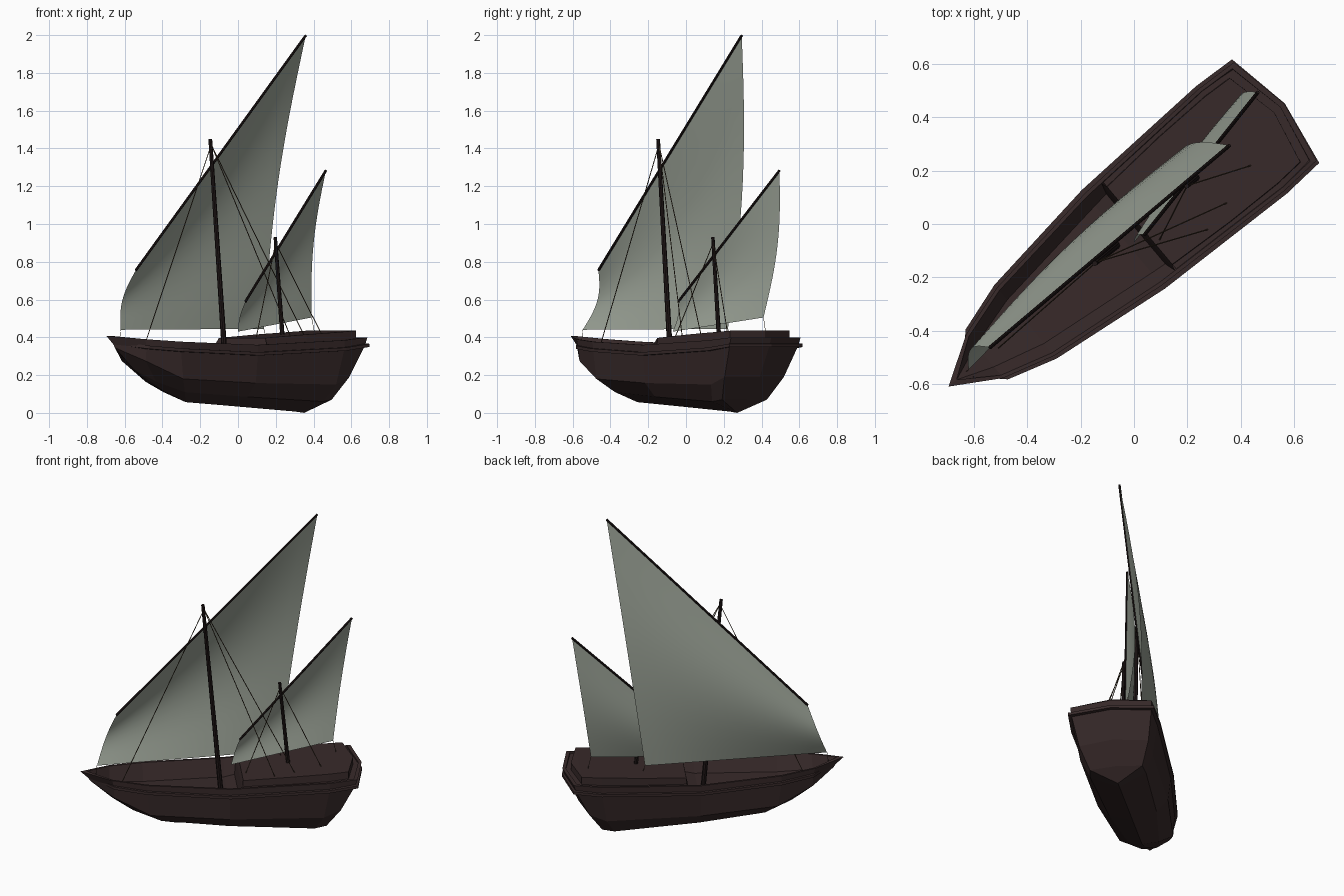
import bpy, bmesh
from math import sin, pi, radians
from mathutils import Vector, Matrix

cube = bpy.data.objects.get("Cube")
if cube:
    bpy.data.objects.remove(cube, do_unlink=True)

# Boat frame: local x runs bow to stern, local y across, z up
FRAME = Matrix.Translation((-0.69, -0.605, 0)) @ Matrix.Rotation(radians(40.1), 4, 'Z')


def material(name, color):
    m = bpy.data.materials.new(name)
    m.use_nodes = True
    m.diffuse_color = (*color, 1)
    m.node_tree.nodes["Principled BSDF"].inputs["Base Color"].default_value = (*color, 1)
    return m


WOOD = material("dark brown wood", (0.039, 0.023, 0.023))
SPAR = material("black brown spar", (0.015, 0.009, 0.009))
SAIL = material("grey green canvas", (0.325, 0.36, 0.305))
ROPE = material("brown rope", (0.075, 0.05, 0.028))


def finish(name, bm, mat):
    bmesh.ops.remove_doubles(bm, verts=bm.verts, dist=0.0005)
    bmesh.ops.recalc_face_normals(bm, faces=bm.faces)
    mesh = bpy.data.meshes.new(name)
    bm.to_mesh(mesh)
    bm.free()
    mesh.materials.append(mat)
    ob = bpy.data.objects.new(name, mesh)
    ob.matrix_world = FRAME
    bpy.context.collection.objects.link(ob)
    return ob


def skin(name, rows, mat, mirror=False):
    """Surface through rows of points, optionally mirrored across the centreline."""
    bm = bmesh.new()
    grid = [[bm.verts.new(p) for p in row] for row in rows]
    for a, b in zip(grid, grid[1:]):
        for i in range(len(a) - 1):
            bm.faces.new((a[i], a[i + 1], b[i + 1], b[i]))
    ob = finish(name, bm, mat)
    if mirror:
        mod = ob.modifiers.new("Mirror", 'MIRROR')
        mod.use_axis = (False, True, False)
        mod.merge_threshold = 0.001
    return ob


def pole(name, a, b, r1, r2, mat, sides=8):
    a, b = Vector(a), Vector(b)
    d = b - a
    bm = bmesh.new()
    turn = d.to_track_quat('Z', 'Y').to_matrix().to_4x4()
    bmesh.ops.create_cone(bm, cap_ends=True, segments=sides, radius1=r1, radius2=r2,
                          depth=d.length, matrix=Matrix.Translation((a + b) / 2) @ turn)
    return finish(name, bm, mat)


def line(us, ws, zs, bulge=0.045):
    """One plank line from stem to stern corner, ending at the transom centre."""
    pts = [Vector(p) for p in zip(us, ws, zs)]
    return pts + [Vector((us[-1] + bulge, 0, zs[-1]))]


# Hull plank lines
top = line((-.008, .17, .37, .85, 1.43, 1.595), (0, .108, .167, .225, .25, .241),
           (.407, .39, .377, .36, .385, .40))
wale = line((.04, .18, .37, .85, 1.43, 1.58), (0, .106, .164, .225, .247, .237),
            (.362, .345, .33, .31, .335, .355))
bilge = line((.05, .18, .39, .85, 1.4, 1.5), (0, .098, .158, .208, .215, .205),
             (.345, .275, .18, .158, .15, .19))
chine = line((.18, .3, .46, .85, 1.35, 1.42), (0, .045, .088, .14, .165, .155),
             (.23, .165, .11, .085, .06, .07), 0.02)
keel = line((.28, .4, .54, .85, 1.3, 1.36), (0,) * 6, (.16, .11, .057, .037, .007, 0), 0)


def inset(points, dists, drops):
    out = []
    for i, p in enumerate(points):
        u = p.x + (.04 if i == 0 else -.02 if i > 4 else 0)
        out.append(Vector((u, max(p.y - dists[i], 0), p.z - drops[i])))
    return out


# Open well forward, shallow deck aft
rim = inset(top, (.014,) * 7, (0,) * 7)
deck_edge = inset(top, (.03, .055, .06, .06, .02, .02, .02), (.03, .08, .1, .1, .02, .01, .01))
deck_mid = [Vector((p.x, 0, p.z)) for p in deck_edge]
skin("hull", [deck_mid, deck_edge, rim, top, wale, bilge, chine, keel], WOOD, True)


# Rubbing strake around the hull, tapering out at the stem
def strake_edge(out, dz):
    pts = []
    for i, p in enumerate(wale):
        du = .045 if i == 0 else out if i > 4 else 0
        dw = .03 if i == 0 else out if i < 6 else 0
        pts.append(Vector((p.x + du, p.y + dw, p.z + dz)))
    return pts


skin("rubbing_strake", [strake_edge(-.004, .012), strake_edge(.017, .011),
                        strake_edge(.017, -.006), strake_edge(-.004, -.007)], WOOD, True)

# Raised quarterdeck with side decks and a leaning front bulkhead
roof = line((.93, 1.2, 1.43, 1.545), (.19, .207, .212, .205), (.397, .415, .428, .435))
side_z = (.359, .370, .381, .391, .391)
side_w = (.218, .228, .238, .232, 0)
foot = [Vector((p.x, p.y * 1.01, z)) for p, z in zip(roof, side_z)]
side = [Vector((p.x + (.035 if i > 2 else 0), w, z))
        for i, (p, w, z) in enumerate(zip(roof, side_w, side_z))]
roof_mid = [Vector((p.x, 0, p.z)) for p in roof]
skin("quarterdeck", [roof_mid, roof, foot, side], WOOD, True)
skin("bulkhead", [[roof_mid[0], roof[0]], [(.922, 0, .359), (.922, .215, .359)],
                  [(.908, 0, .25), (.908, .165, .25)]], WOOD, True)

# Masts and yards
MAIN_TOP, MIZZEN_TOP = (.71, 0, 1.45), (1.16, 0, .93)
pole("main_mast", (.815, 0, .25), MAIN_TOP, .015, .010, SPAR)
pole("mizzen_mast", (1.212, 0, .38), MIZZEN_TOP, .012, .009, SPAR)
main_low, main_peak = Vector((.205, .012, .755)), Vector((1.382, .013, 1.998))
miz_low, miz_peak = Vector((.922, -.038, .59)), Vector((1.592, .097, 1.283))
pole("main_yard", main_low, main_peak, .007, .007, SPAR)
pole("mizzen_yard", miz_low, miz_peak, .007, .007, SPAR)


# Sails: four-cornered patches filled by the wind
def sail(name, low, peak, aft, fore, edge, grow, belly, n=14):
    rows = []
    for j in range(n + 1):
        t = j / n
        row = []
        for i in range(n + 1):
            s = i / n
            p = low.lerp(peak, s).lerp(fore.lerp(aft, s), t)
            p.y += sin(pi * t) * (edge + grow * s + belly * sin(pi * s))
            row.append(p)
        rows.append(row)
    ob = skin(name, rows, SAIL)
    ob.data.polygons.foreach_set("use_smooth", [True] * len(ob.data.polygons))


main_aft, main_fore = Vector((1.165, .1, .445)), Vector((.09, 0, .44))
miz_aft, miz_fore = Vector((1.48, .081, .505)), Vector((.872, -.035, .43))
sail("main_sail", main_low, main_peak, main_aft, main_fore, .048, .007, .035)
sail("mizzen_sail", miz_low, miz_peak, miz_aft, miz_fore, .015, .028, .015)

# Rigging
main_head, miz_head = (.717, 0, 1.42), (1.163, 0, .9)
ropes = {
    "fore_stay": (main_head, (.23, -.01, .32)),
    "main_shroud_front": (main_head, (1.119, -.177, .40)),
    "main_shroud_back": (main_head, (1.237, -.146, .41)),
    "mizzen_shroud_front": (miz_head, (.95, -.09, .39)),
    "mizzen_shroud_back": (miz_head, (1.396, -.097, .42)),
}
for name, (a, b) in ropes.items():
    pole(name, a, b, .0025, .0025, ROPE, 5)
sheets = {
    "main_tack": (main_fore, (.08, 0, .36)),
    "main_sheet": (main_aft, (1.18, .1, .40)),
    "mizzen_sheet": (miz_aft, (1.5, .08, .42)),
}
for name, (a, b) in sheets.items():
    pole(name, a, b, .0015, .0015, ROPE, 4)
